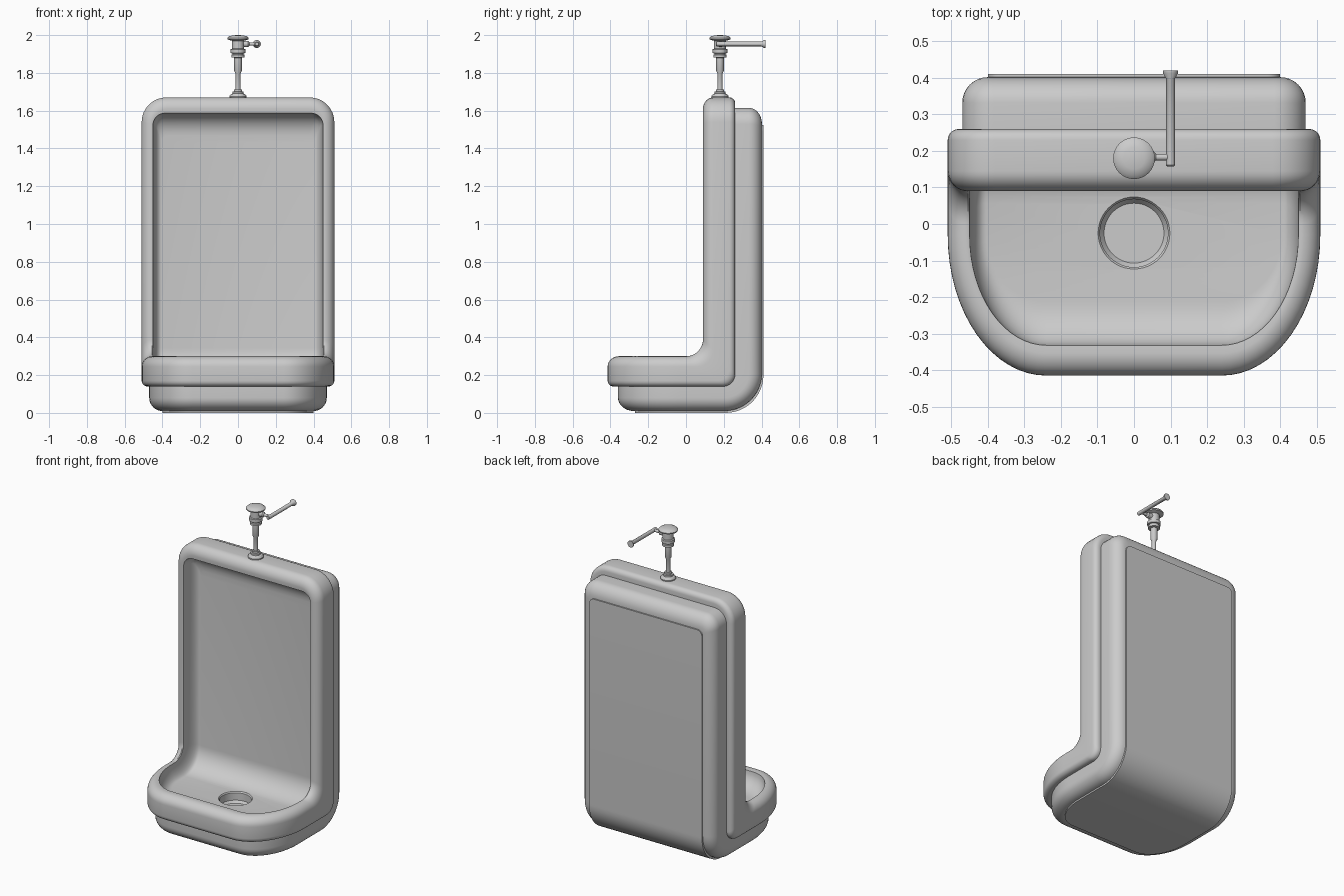
import bpy, bmesh
from math import sin, cos, pi, radians
from mathutils import Matrix

if "Cube" in bpy.data.objects:
    bpy.data.objects.remove(bpy.data.objects["Cube"])


def finish(name, bm):
    bmesh.ops.recalc_face_normals(bm, faces=bm.faces)
    me = bpy.data.meshes.new(name)
    bm.to_mesh(me)
    bm.free()
    ob = bpy.data.objects.new(name, me)
    bpy.context.collection.objects.link(ob)
    return ob


def smooth(ob, angle=32):
    bpy.ops.object.select_all(action='DESELECT')
    bpy.context.view_layer.objects.active = ob
    ob.select_set(True)
    bpy.ops.object.shade_smooth_by_angle(angle=radians(angle))


def lathe(name, profile, matrix, n=32):
    """Closed solid of revolution from (radius, height) points."""
    bm = bmesh.new()
    rings = [[bm.verts.new((r * cos(2 * pi * i / n), r * sin(2 * pi * i / n), z))
              for i in range(n)] for r, z in profile]
    for a, b in zip(rings, rings[1:]):
        for i in range(n):
            j = (i + 1) % n
            bm.faces.new((a[i], a[j], b[j], b[i]))
    bm.faces.new(rings[0])
    bm.faces.new(rings[-1])
    bm.transform(matrix)
    return finish(name, bm)


def half_outline(ix, iz, yd, zh, r):
    """Right half of the outline, inset by ix / iz and bent from wall to bowl."""
    x, top, front = 0.51 - ix, 1.67 - iz, -0.415 + iz
    rc = max(0.13 - max(ix, iz) * 0.8, 0.035)
    pts = []
    for k in range(9):                                   # top corner
        t = pi / 2 * k / 8
        pts.append((x - rc + rc * sin(t), yd, top - rc + rc * cos(t)))
    for k in range(13):                                  # bend forward
        t = pi / 2 * k / 12
        pts.append((x, yd - r + r * cos(t), zh + r - r * sin(t)))
    a, y0 = 0.24, -0.03
    for k in range(17):                                  # bowl front
        t = pi / 2 * k / 16
        pts.append((a + (x - a) * cos(t), y0 + (front - y0) * sin(t), zh))
    return pts


# Layers from basin floor, over the rim, to the back panel
layers = []
for k in range(8, -1, -1):                               # hollow
    t = pi / 2 * k / 8
    d = 0.11 * sin(t)
    layers.append((0.06 + 0.045 * (1 - cos(t)), 0.083 + 0.12 * (1 - cos(t)),
                   0.09 + d + 0.002, 0.298 - 0.9 * d, 0.09 + 0.5 * d))
for k in range(9):                                       # rounded rim face
    t = pi / 2 * k / 8
    i, d = 0.055 * (1 - sin(t)), 0.055 * (1 - cos(t))
    layers.append((i, i * 1.1, 0.09 + d, 0.30 - d, 0.09))
for k in range(6):                                       # rim back edge
    t = pi / 2 * k / 5
    i, d = 0.03 * (1 - cos(t)), 0.03 * (1 - sin(t))
    layers.append((i, i, 0.26 - d, 0.14 + d, 0.065))
layers.append((0.04, 0.055, 0.26, 0.14, 0.065))
for k in range(9):                                       # rear body
    t = pi / 2 * k / 8
    i, d = 0.07 * (1 - cos(t)), 0.07 * (1 - sin(t))
    layers.append((0.04 + i, 0.055 + i * 1.2, 0.402 - d, 0.01 + d, 0.20 - d))
layers.append((0.11, 0.145, 0.402, 0.01, 0.20))
layers.append((0.11, 0.145, 0.41, 0.0, 0.20))            # mounting panel

bm = bmesh.new()
rings = []
for layer in layers:
    half = half_outline(*layer)
    full = half + [(-x, y, z) for x, y, z in reversed(half)]
    rings.append([bm.verts.new(p) for p in full])
n = len(rings[0])
for a, b in zip(rings, rings[1:]):
    for i in range(n):
        j = (i + 1) % n
        bm.faces.new((a[i], a[j], b[j], b[i]))
for ring in (rings[0], rings[-1]):                       # bent caps
    for i in range(n // 2 - 1):
        bm.faces.new((ring[i], ring[i + 1], ring[n - 2 - i], ring[n - 1 - i]))
bmesh.ops.remove_doubles(bm, verts=bm.verts, dist=1e-5)
basin = finish("urinal_basin", bm)

# Drain hole
cutter = lathe("drain_cutter", [(0.082, 0.13), (0.093, 0.145), (0.093, 0.192),
                                (0.099, 0.20), (0.099, 0.26)],
               Matrix.Translation((0, -0.025, 0)), 48)
cutter.hide_render = True
cutter.hide_set(True)
mod = basin.modifiers.new("drain", 'BOOLEAN')
mod.operation = 'DIFFERENCE'
mod.solver = 'EXACT'
mod.object = cutter
bpy.context.view_layer.objects.active = basin
bpy.ops.object.modifier_apply(modifier="drain")
bpy.data.objects.remove(cutter)
smooth(basin)

# Flush valve: flange, pipe, collar, body and domed cap
valve = [(0.046, 1.665), (0.046, 1.676), (0.038, 1.687), (0.03, 1.69),
         (0.03, 1.70), (0.022, 1.702), (0.022, 1.712), (0.013, 1.713),
         (0.013, 1.795), (0.02, 1.81), (0.02, 1.88), (0.035, 1.882),
         (0.035, 1.895), (0.03, 1.898), (0.03, 1.903), (0.039, 1.905),
         (0.039, 1.925), (0.032, 1.928), (0.032, 1.97), (0.056, 1.977),
         (0.057, 1.984), (0.048, 1.993), (0.03, 1.998), (0.008, 2.0)]
smooth(lathe("flush_valve", valve, Matrix.Translation((0, 0.18, 0))))

# Lever arm and flared handle
smooth(lathe("lever_arm", [(0.017, 0.02), (0.017, 0.052), (0.009, 0.06), (0.009, 0.1)],
             Matrix.Translation((0, 0.183, 1.953)) @ Matrix.Rotation(pi / 2, 4, 'Y'), 20))
smooth(lathe("lever_handle", [(0.009, 0), (0.012, 0.003), (0.012, 0.24),
                              (0.021, 0.255), (0.021, 0.262)],
             Matrix.Translation((0.1, 0.158, 1.953)) @ Matrix.Rotation(-pi / 2, 4, 'X'), 20))
